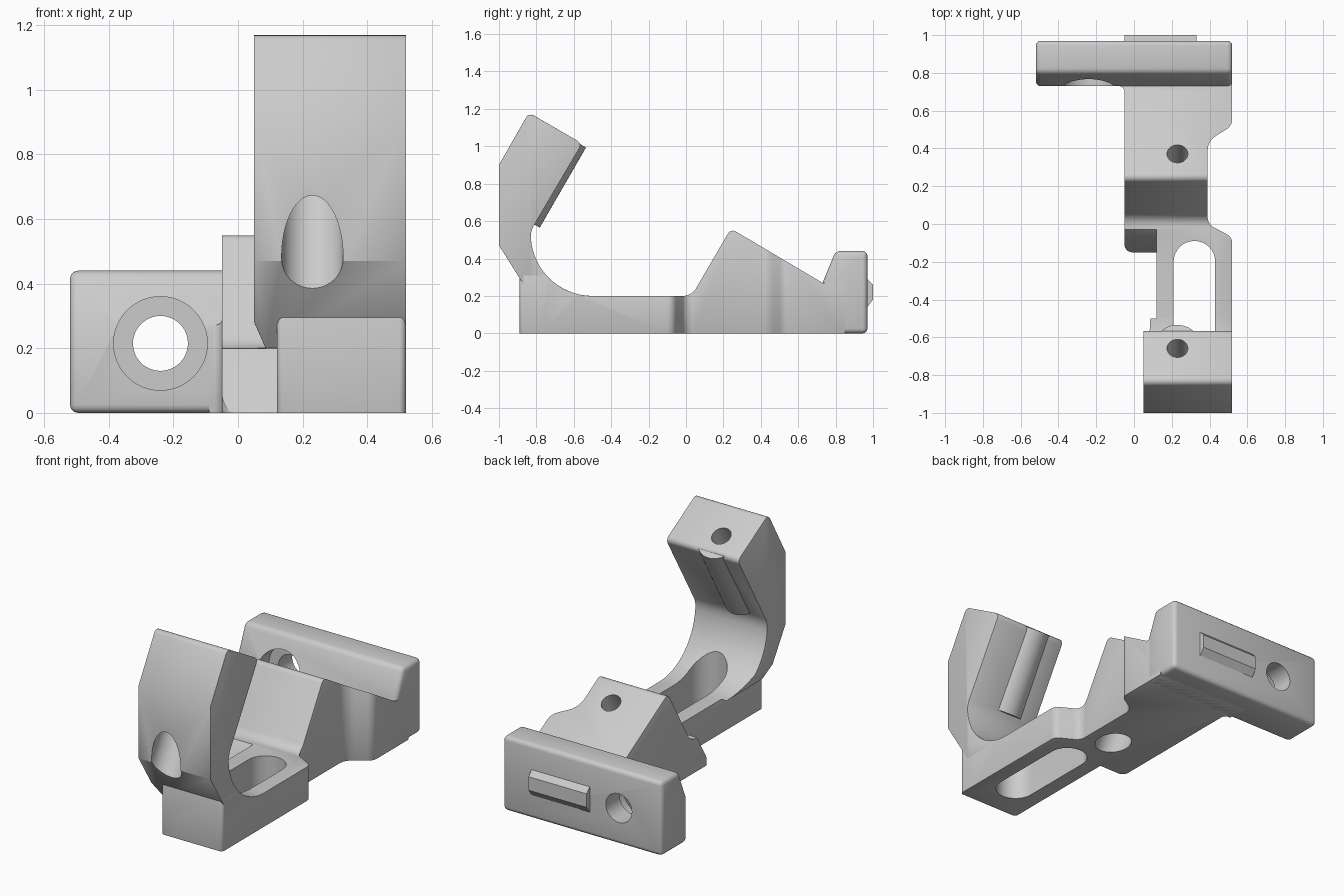
import bpy, bmesh, math
from mathutils import Vector, Matrix

cube = bpy.data.objects.get("Cube")
if cube:
    bpy.data.objects.remove(cube, do_unlink=True)

grey = bpy.data.materials.new("plain grey")
grey.use_nodes = True
grey.diffuse_color = (0.6, 0.6, 0.6, 1)
grey.node_tree.nodes["Principled BSDF"].inputs["Base Color"].default_value = (0.6, 0.6, 0.6, 1)


def rounded(points, steps=6):
    """Polygon outline; a third number on a point is its fillet radius."""
    out = []
    for i, p in enumerate(points):
        here = Vector(p[:2])
        if len(p) < 3:
            out.append(here)
            continue
        a = (Vector(points[i - 1][:2]) - here).normalized()
        b = (Vector(points[(i + 1) % len(points)][:2]) - here).normalized()
        half = a.angle(b) / 2
        reach = p[2] / math.tan(half)
        centre = here + (a + b).normalized() * p[2] / math.sin(half)
        start, end = here + a * reach - centre, here + b * reach - centre
        for k in range(steps + 1):
            t = k / steps
            out.append(centre + (start * (1 - t) + end * t).normalized() * p[2])
    return out


def prism(name, outline, axis, low, high):
    """Extrude an outline along x (outline in y, z) or along z (outline in x, y)."""
    bm = bmesh.new()
    place = (lambda p: (low, p[0], p[1])) if axis == "x" else (lambda p: (p[0], p[1], low))
    face = bm.faces.new([bm.verts.new(place(p)) for p in outline])
    move = (high - low, 0, 0) if axis == "x" else (0, 0, high - low)
    ext = bmesh.ops.extrude_face_region(bm, geom=[face])
    verts = [v for v in ext["geom"] if isinstance(v, bmesh.types.BMVert)]
    bmesh.ops.translate(bm, verts=verts, vec=move)
    return finish(name, bm)


def cylinder(name, start, end, radius):
    start, end = Vector(start), Vector(end)
    bm = bmesh.new()
    turn = (end - start).to_track_quat("Z", "Y").to_matrix().to_4x4()
    bmesh.ops.create_cone(bm, cap_ends=True, segments=48, radius1=radius, radius2=radius,
                          depth=(end - start).length,
                          matrix=Matrix.Translation((start + end) / 2) @ turn)
    return finish(name, bm)


def finish(name, bm):
    bmesh.ops.recalc_face_normals(bm, faces=bm.faces)
    mesh = bpy.data.meshes.new(name)
    bm.to_mesh(mesh)
    bm.free()
    mesh.materials.append(grey)
    obj = bpy.data.objects.new(name, mesh)
    bpy.context.collection.objects.link(obj)
    return obj


def apply(obj, mod):
    bpy.context.view_layer.objects.active = obj
    bpy.ops.object.modifier_apply(modifier=mod.name)


def combine(obj, other, operation):
    mod = obj.modifiers.new("combine", "BOOLEAN")
    mod.operation, mod.solver, mod.object = operation, "EXACT", other
    apply(obj, mod)
    bpy.data.objects.remove(other, do_unlink=True)


def bevel(obj, width, segments=2):
    mod = obj.modifiers.new("bevel", "BEVEL")
    mod.width, mod.segments = width, segments
    mod.limit_method, mod.angle_limit = "ANGLE", math.radians(35)
    apply(obj, mod)


def along(point, t, shift=0.0):
    """Point on a screw axis leaning 30 degrees, shifted towards the cradle."""
    s, c = math.sin(math.radians(30)), math.cos(math.radians(30))
    return Vector(point) + Vector((0, s, c)) * t + Vector((0, c, -s)) * shift


def cradle_arc(first, last, steps=16):
    angles = [math.radians(first + (last - first) * k / steps) for k in range(steps + 1)]
    return [(-0.5 + 0.33 * math.cos(a), 0.53 + 0.33 * math.sin(a)) for a in angles]


# Base: side profile trimmed by the waisted plan
side = [(-0.89, 0), (0.85, 0), (0.85, 0.27), (0.73, 0.27), (0.24, 0.56, 0.03),
        (0.03, 0.2, 0.08)] + cradle_arc(270, 222) + [(-0.89, 0.31)]
base = prism("base", rounded(side), "x", -0.3, 0.52)
plan = [(0.12, -0.89, 0.02), (0.52, -0.89, 0.02), (0.52, -0.07, 0.05), (0.39, 0.0, 0.06),
        (0.39, 0.44, 0.09), (0.52, 0.52, 0.06), (0.52, 0.85), (-0.09, 0.85), (-0.09, 0.73),
        (-0.05, 0.73, 0.03), (-0.05, -0.15, 0.04), (0.12, -0.15, 0.05)]
combine(base, prism("plan", rounded(plan), "z", -0.1, 0.7), "INTERSECT")
slope = [(-0.174, -0.04), (0.03, 0.3), (-0.4, 0.3), (-0.4, -0.04)]
combine(base, prism("slope", slope, "x", -0.3, 0.12), "DIFFERENCE")
bevel(base, 0.015)

# Hook: curved cradle arm overhanging the base
arm = [(-1.0, 0.47), (-0.83, 0.2)] + cradle_arc(270, 180) + [
    (-0.82, 0.565), (-0.555, 1.015, 0.03), (-0.84, 1.18, 0.03), (-1.0, 0.9)]
hook = prism("hook", rounded(arm), "x", 0.05, 0.52)
corner = prism("corner", [(-1.2, 0.1), (0, 0.1), (0, 0.28), (-1.2, 0.28)], "x", -0.1, 0.13)
for v in corner.data.vertices:
    if v.co.x > 0 and v.co.z > 0.2:
        v.co.x = 0.05
combine(hook, corner, "DIFFERENCE")
bevel(hook, 0.018)
hook_screw = (0.23, -0.66, 1.072)
combine(hook, cylinder("boss", along(hook_screw, -0.5, 0.033),
                       along(hook_screw, -0.005, 0.033), 0.115), "UNION")

# Mounting plate at the back
plate_side = [(0.73, 0), (0.97, 0), (0.97, 0.44), (0.80, 0.44), (0.73, 0.27)]
plate = prism("mounting_plate", plate_side, "x", -0.52, 0.52)
bevel(plate, 0.025, 3)

# Locating tab on the back of the plate
prism("locating_tab", [(0.95, 0.14), (0.97, 0.14), (1.0, 0.18), (1.0, 0.26),
                       (0.97, 0.29), (0.95, 0.29)], "x", -0.05, 0.33)

# Long slot through the base and the foot of the hook
slot = rounded([(0.21, -0.76, 0.109), (0.43, -0.76, 0.109),
                (0.43, -0.09, 0.109), (0.21, -0.09, 0.109)], 10)
for part in (base, hook):
    combine(part, prism("slot", slot, "z", -0.1, 0.5), "DIFFERENCE")

# Leaning screw holes with wide counterbores
base_screw = (0.23, 0.37, 0.48)
for part, screw, wide, deep in ((base, base_screw, -0.3, -0.8), (hook, hook_screw, -0.3, -0.95)):
    combine(part, cylinder("screw_hole", along(screw, wide - 0.05), along(screw, 0.2), 0.055),
            "DIFFERENCE")
    combine(part, cylinder("counterbore", along(screw, deep), along(screw, wide), 0.095),
            "DIFFERENCE")

# Straight bolt hole through the plate
for radius, end in ((0.085, 1.1), (0.145, 0.84)):
    combine(plate, cylinder("bolt_hole", (-0.24, 0.6, 0.215), (-0.24, end, 0.215), radius),
            "DIFFERENCE")

# Smooth the curved faces and keep the crisp edges
bpy.ops.object.select_all(action="DESELECT")
for obj in (base, hook, plate):
    obj.select_set(True)
bpy.context.view_layer.objects.active = base
bpy.ops.object.shade_smooth_by_angle(angle=math.radians(30))
